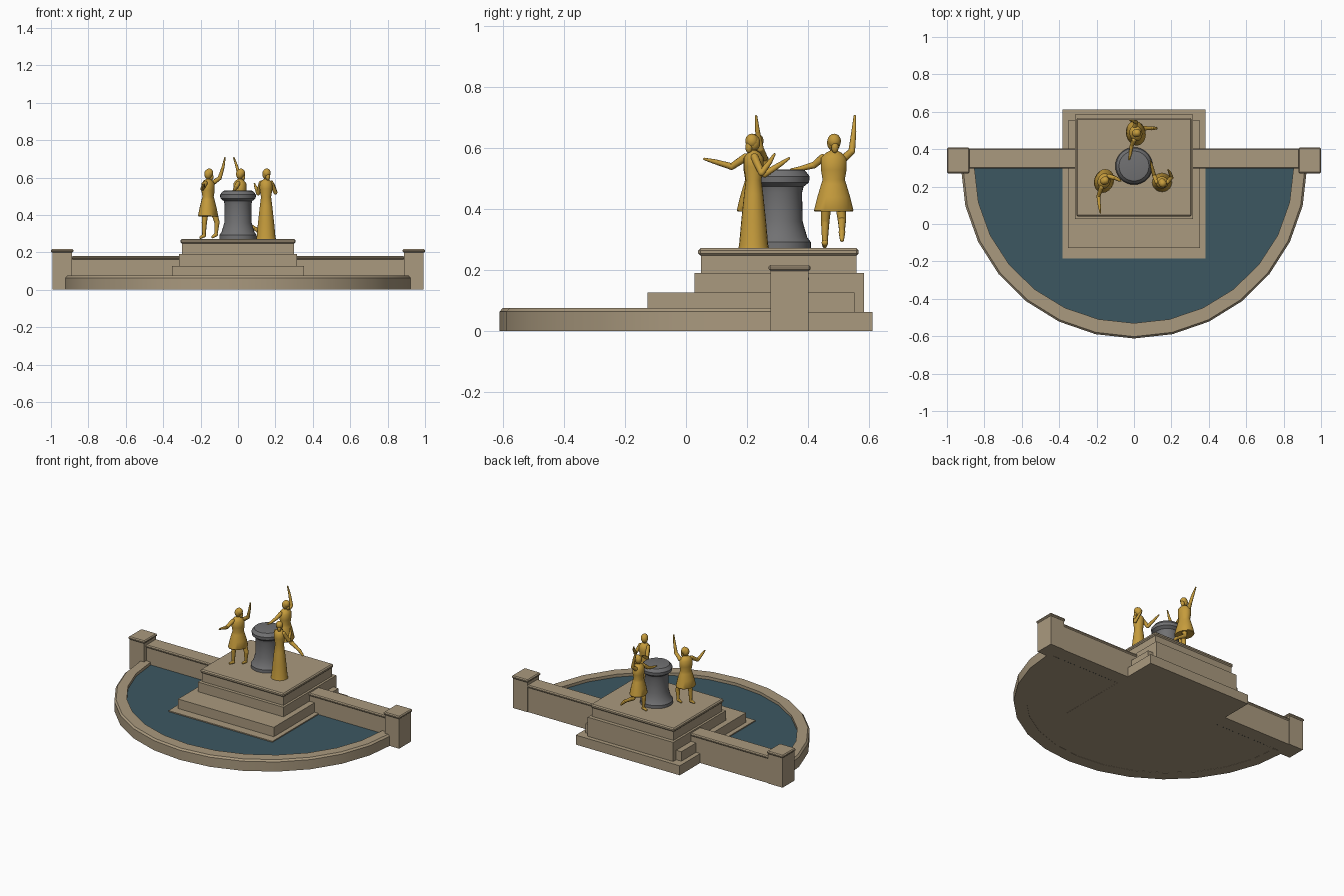
import bpy, bmesh, math
from mathutils import Vector, Matrix

cube = bpy.data.objects.get("Cube")
if cube:
    bpy.data.objects.remove(cube, do_unlink=True)


def material(name, rgb):
    m = bpy.data.materials.new(name)
    m.use_nodes = True
    m.diffuse_color = (*rgb, 1)
    m.node_tree.nodes["Principled BSDF"].inputs["Base Color"].default_value = (*rgb, 1)
    return m


STONE = material("tan stone", (0.40, 0.32, 0.21))
WATER = material("dark teal water", (0.045, 0.095, 0.12))
GREY = material("grey stone", (0.165, 0.165, 0.17))
GOLD = material("gilded bronze", (0.56, 0.33, 0.045))


def finish(name, bm, mat, angle=35):
    bmesh.ops.recalc_face_normals(bm, faces=bm.faces)
    for f in bm.faces:
        f.smooth = True
    for e in bm.edges:
        e.smooth = e.calc_face_angle(math.pi) < math.radians(angle)
    mesh = bpy.data.meshes.new(name)
    bm.to_mesh(mesh)
    bm.free()
    mesh.materials.append(mat)
    ob = bpy.data.objects.new(name, mesh)
    bpy.context.collection.objects.link(ob)
    return ob


def box(name, x, y, z, chamfer=0):
    """Box from (min, max) ranges, optionally with chamfered edges."""
    size = Vector((x[1] - x[0], y[1] - y[0], z[1] - z[0]))
    mid = Vector((sum(x), sum(y), sum(z))) / 2
    bm = bmesh.new()
    bmesh.ops.create_cube(bm, matrix=Matrix.Translation(mid) @ Matrix.Diagonal((*size, 1)))
    if chamfer:
        bmesh.ops.bevel(bm, geom=bm.edges[:], offset=chamfer, segments=1, affect='EDGES')
    return finish(name, bm, STONE)


def lathe(bm, profile, centre, sx=1, sy=1, turn=0, sides=24):
    """Closed turned shape; profile is (radius, z) from bottom to top."""
    rings = []
    for r, z in profile:
        ring = []
        for i in range(sides):
            a = math.tau * i / sides
            p = Matrix.Rotation(turn, 3, 'Z') @ Vector((r * sx * math.cos(a), r * sy * math.sin(a), z))
            ring.append(bm.verts.new(p + Vector((*centre, 0))))
        rings.append(ring)
    for low, high in zip(rings, rings[1:]):
        for i in range(sides):
            j = (i + 1) % sides
            bm.faces.new((low[i], low[j], high[j], high[i]))
    bm.faces.new(rings[0])
    bm.faces.new(rings[-1])


def ball(bm, at, size):
    m = Matrix.Translation(at) @ Matrix.Diagonal((*size, 1))
    bmesh.ops.create_uvsphere(bm, u_segments=14, v_segments=9, radius=1, matrix=m)


def limb(bm, points, radii):
    """Tapered segments joined by round joints."""
    pts = [Vector(p) for p in points]
    for a, b, ra, rb in zip(pts, pts[1:], radii, radii[1:]):
        d = b - a
        m = Matrix.Translation((a + b) / 2) @ d.to_track_quat('Z', 'Y').to_matrix().to_4x4()
        bmesh.ops.create_cone(bm, cap_ends=True, segments=10, radius1=ra, radius2=rb,
                              depth=d.length, matrix=m)
    for p, r in zip(pts, radii):
        ball(bm, p, (r, r, r))


# Pool: curved curb, floor and water on a half ellipse
BACK, STEPS = 0.30, 14


def arc(rx, ry, z):
    return [Vector((rx * math.cos(t), BACK - ry * math.sin(t), z))
            for t in (math.pi * i / STEPS for i in range(STEPS + 1))]


bm = bmesh.new()
section = [(0.925, 0.912, 0), (0.925, 0.912, 0.064), (0.914, 0.902, 0.075),
           (0.853, 0.830, 0.075), (0.853, 0.830, 0)]
rows = [[bm.verts.new(p) for p in arc(*s)] for s in section]
for k, row in enumerate(rows):
    nxt = rows[(k + 1) % len(rows)]
    for i in range(STEPS):
        bm.faces.new((row[i], row[i + 1], nxt[i + 1], nxt[i]))
for end in (0, STEPS):
    bm.faces.new([row[end] for row in rows])
finish("pool_curb", bm, STONE, 30)

for name, z, mat in (("pool_floor", 0.001, STONE), ("pool_water", 0.056, WATER)):
    bm = bmesh.new()
    bm.faces.new([bm.verts.new(p) for p in arc(0.855, 0.832, z)])
    for f in bm.faces:
        f.normal_update()
    finish(name, bm, mat)

# Stepped plinth
box("plinth_base", (-0.383, 0.383), (-0.185, 0.613), (0, 0.063))
box("plinth_step_lower", (-0.353, 0.353), (-0.127, 0.553), (0.06, 0.126))
box("plinth_step_upper", (-0.315, 0.315), (0.028, 0.585), (0.06, 0.190))
box("plinth_block", (-0.300, 0.300), (0.050, 0.560), (0.18, 0.250))
box("plinth_cap", (-0.308, 0.308), (0.040, 0.567), (0.248, 0.272), 0.007)

# Wings of the back wall with end pillars
for side, s in (("right", -1), ("left", 1)):
    def span(a, b):
        return sorted((s * a, s * b))
    box(side + "_wall", span(0.30, 0.89), (0.302, 0.398), (0, 0.165))
    box(side + "_wall_cap", span(0.31, 0.89), (0.296, 0.404), (0.163, 0.181), 0.006)
    box(side + "_pillar", span(0.887, 0.993), (0.278, 0.402), (0, 0.202))
    box(side + "_pillar_cap", span(0.880, 1.0), (0.271, 0.409), (0.198, 0.217), 0.006)

# Central turned column
bm = bmesh.new()
lathe(bm, [(0.100, 0.270), (0.100, 0.292), (0.088, 0.308), (0.080, 0.335), (0.073, 0.36),
           (0.071, 0.455), (0.076, 0.474), (0.094, 0.488), (0.096, 0.508), (0.088, 0.518),
           (0.080, 0.528), (0.070, 0.530)], (0, 0.31), sides=32)
finish("centre_column", bm, GREY)

# Figures
GOWN = [(0.053, 0.271), (0.050, 0.285), (0.043, 0.36), (0.033, 0.45), (0.027, 0.495),
        (0.034, 0.54), (0.034, 0.57), (0.022, 0.585), (0.011, 0.592), (0.010, 0.61)]
TUNIC = [(0.063, 0.392), (0.066, 0.396), (0.055, 0.44), (0.042, 0.482), (0.037, 0.497),
         (0.043, 0.53), (0.043, 0.568), (0.028, 0.584), (0.012, 0.592), (0.010, 0.61)]
ARM = (0.013, 0.011, 0.008, 0.004)
LEG = (0.018, 0.014, 0.009)


def figure(name, profile, centre, scale, turn, arms, legs=(), hair=(0, 0)):
    bm = bmesh.new()
    lathe(bm, profile, centre, *scale, turn, 20)
    head = Vector((*centre, 0.618))
    ball(bm, head, (0.021, 0.022, 0.027))
    # hair cap set back from the face, with a knot below
    back = Vector((*hair, 0))
    ball(bm, head + back * 0.007 + Vector((0, 0, 0.006)), (0.022, 0.022, 0.024))
    ball(bm, head + back * 0.019 - Vector((0, 0, 0.014)), (0.012, 0.012, 0.020))
    for a in arms:
        limb(bm, a, ARM)
    for hip, knee, ankle, toe in legs:
        limb(bm, (hip, knee, ankle), LEG)
        limb(bm, (ankle, toe), (0.011, 0.007))
    finish(name, bm, GOLD, 45)


figure("gowned_figure", GOWN, (0.150, 0.222), (1, 0.95), 0,
       arms=[((0.123, 0.225, 0.570), (0.108, 0.258, 0.515), (0.095, 0.310, 0.548), (0.088, 0.338, 0.567)),
             ((0.178, 0.225, 0.570), (0.200, 0.248, 0.520), (0.192, 0.275, 0.555), (0.182, 0.290, 0.580))],
       hair=(0.5, -0.8))

figure("side_figure", TUNIC, (-0.160, 0.230), (0.80, 0.98), -0.35,
       arms=[((-0.135, 0.255, 0.570), (-0.098, 0.245, 0.597), (-0.080, 0.235, 0.655), (-0.070, 0.230, 0.705)),
             ((-0.175, 0.195, 0.570), (-0.190, 0.150, 0.540), (-0.185, 0.095, 0.556), (-0.180, 0.060, 0.565))],
       legs=[((-0.175, 0.215, 0.420), (-0.180, 0.210, 0.360), (-0.182, 0.210, 0.290), (-0.200, 0.203, 0.279)),
             ((-0.130, 0.245, 0.420), (-0.112, 0.248, 0.360), (-0.118, 0.250, 0.295), (-0.135, 0.245, 0.282))],
       hair=(0.9, 0.4))

figure("rear_figure", TUNIC, (0.010, 0.485), (0.80, 1.0), 0.2,
       arms=[((0.005, 0.522, 0.570), (0.012, 0.544, 0.590), (-0.005, 0.551, 0.655), (-0.022, 0.554, 0.705)),
             ((0.000, 0.448, 0.568), (-0.012, 0.420, 0.545), (-0.020, 0.375, 0.533), (-0.025, 0.345, 0.530))],
       legs=[((0.000, 0.460, 0.420), (-0.010, 0.457, 0.360), (-0.005, 0.456, 0.290), (-0.025, 0.455, 0.279)),
             ((0.025, 0.505, 0.430), (0.030, 0.512, 0.365), (0.095, 0.512, 0.325), (0.118, 0.512, 0.300))],
       hair=(0.9, 0.2))
